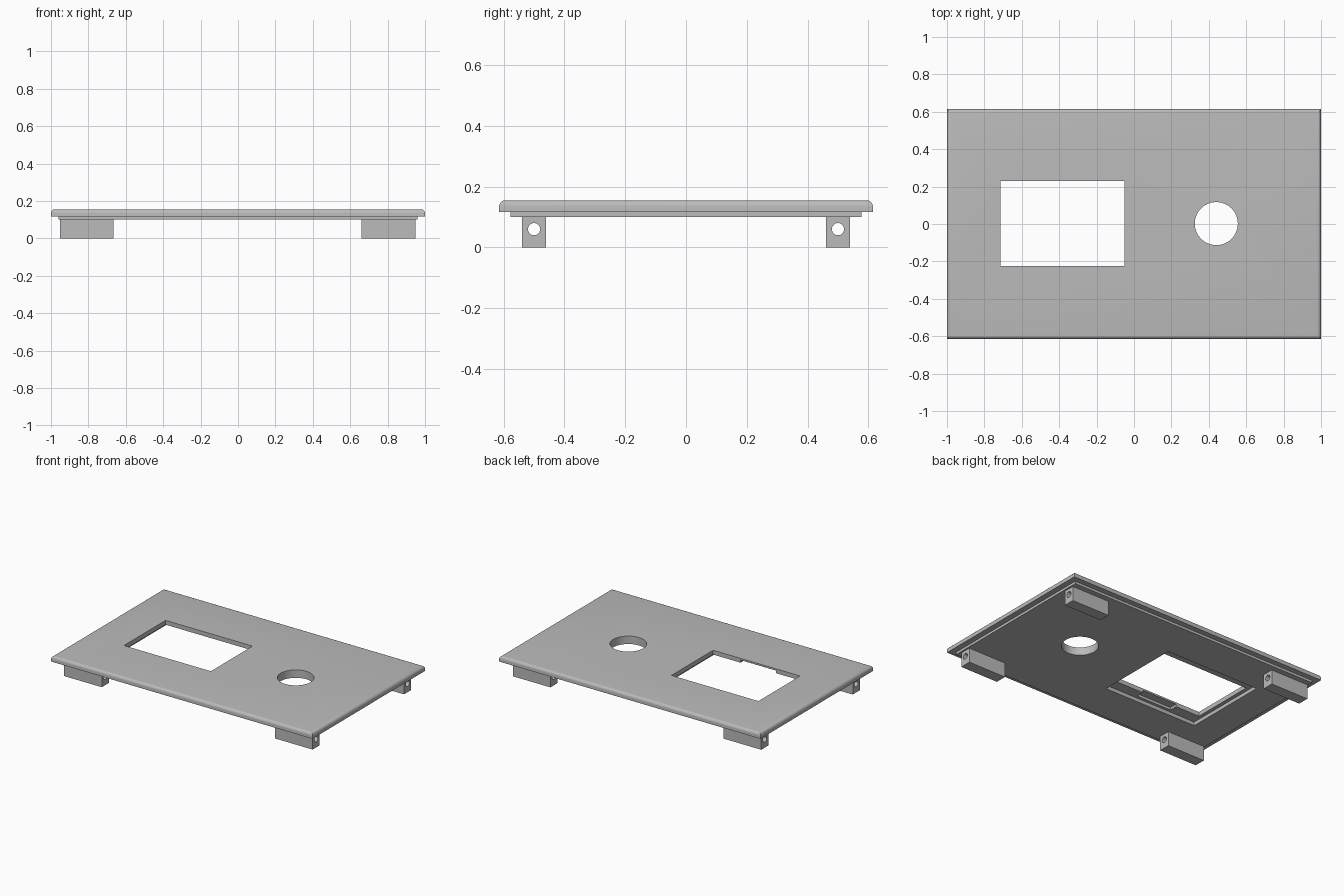
import bpy, bmesh, math

if "Cube" in bpy.data.objects:
    bpy.data.objects.remove(bpy.data.objects["Cube"])

grey = bpy.data.materials.new("plain grey")
grey.diffuse_color = (0.5, 0.5, 0.5, 1)
grey.use_nodes = True
grey.node_tree.nodes["Principled BSDF"].inputs["Base Color"].default_value = grey.diffuse_color


def finish(name, bm):
    mesh = bpy.data.meshes.new(name)
    bm.to_mesh(mesh)
    bm.free()
    obj = bpy.data.objects.new(name, mesh)
    mesh.materials.append(grey)
    bpy.context.collection.objects.link(obj)
    return obj


def box(name, x0, x1, y0, y1, z0, z1, round_top=0):
    bm = bmesh.new()
    bmesh.ops.create_cube(bm, size=1)
    for v in bm.verts:
        v.co = (x1 if v.co.x > 0 else x0,
                y1 if v.co.y > 0 else y0,
                z1 if v.co.z > 0 else z0)
    if round_top:
        edges = [e for e in bm.edges if all(v.co.z > z1 - 1e-5 for v in e.verts)]
        bmesh.ops.bevel(bm, geom=edges, offset=round_top, segments=5,
                        profile=0.5, affect='EDGES')
    return finish(name, bm)


def cylinder(name, radius, depth, centre, along_x=False, sides=48):
    bm = bmesh.new()
    bmesh.ops.create_cone(bm, cap_ends=True, segments=sides,
                          radius1=radius, radius2=radius, depth=depth)
    for v in bm.verts:
        if along_x:
            v.co.x, v.co.z = v.co.z, -v.co.x
        v.co.x += centre[0]
        v.co.y += centre[1]
        v.co.z += centre[2]
    return finish(name, bm)


def combine(target, tool, operation):
    mod = target.modifiers.new("combine", 'BOOLEAN')
    mod.operation, mod.object, mod.solver = operation, tool, 'EXACT'
    bpy.context.view_layer.objects.active = target
    bpy.ops.object.modifier_apply(modifier=mod.name)
    bpy.data.objects.remove(tool)


def smooth(obj):
    bpy.ops.object.select_all(action='DESELECT')
    obj.select_set(True)
    bpy.context.view_layer.objects.active = obj
    bpy.ops.object.shade_smooth_by_angle(angle=math.radians(30))


# Cover plate with rounded top rim and a smaller locating step underneath
plate = box("cover_plate", -1, 1, -0.615, 0.615, 0.117, 0.155, round_top=0.02)
combine(plate, box("step", -0.96, 0.96, -0.577, 0.577, 0.10, 0.135), 'UNION')

# Display window, its recess from below, and a thinner notch on the front side
combine(plate, box("window", -0.715, -0.05, -0.225, 0.23, 0, 0.3), 'DIFFERENCE')
combine(plate, box("recess", -0.74, -0.025, -0.30, 0.30, 0, 0.125), 'DIFFERENCE')
combine(plate, box("notch", -0.53, -0.26, -0.28, -0.2, 0, 0.143), 'DIFFERENCE')

# Round opening
combine(plate, cylinder("opening", 0.115, 0.6, (0.44, 0.002, 0.1), sides=64), 'DIFFERENCE')
smooth(plate)

# Four mounting blocks, each drilled lengthwise
for side, x0, x1 in (("left", -0.953, -0.665), ("right", 0.66, 0.948)):
    for end, y in (("front", -0.5), ("back", 0.5)):
        block = box(f"mounting_block_{end}_{side}", x0, x1, y - 0.039, y + 0.039, 0, 0.10)
        combine(block, cylinder("bore", 0.02, 0.6, ((x0 + x1) / 2, y, 0.06), True, 32),
                'DIFFERENCE')
        smooth(block)
